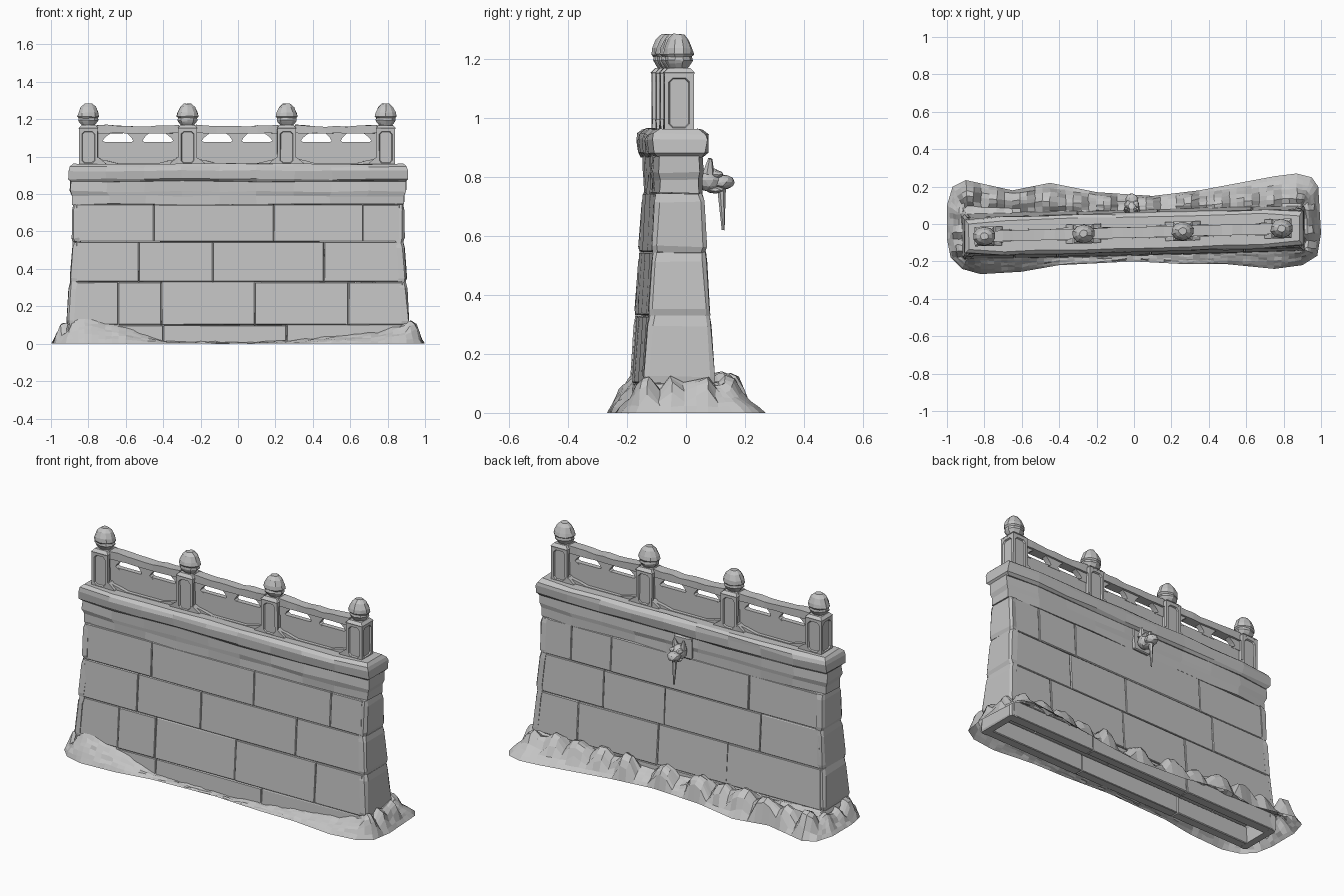
import bpy, bmesh, math, random
from mathutils import Vector, Matrix

random.seed(7)
cube = bpy.data.objects.get("Cube")
if cube:
    bpy.data.objects.remove(cube)

stone = bpy.data.materials.new("grey_stone")
stone.use_nodes = True
GREY = (0.55, 0.55, 0.55, 1)
stone.diffuse_color = GREY
stone.node_tree.nodes["Principled BSDF"].inputs["Base Color"].default_value = GREY


def jit(a):
    return random.uniform(-a, a)


def lerp_table(table, z):
    for (a, u), (b, v) in zip(table, table[1:]):
        if z <= b:
            return u + (v - u) * (z - a) / (b - a)
    return table[-1][1]


def loft(bm, rings, caps=True):
    """Skin a list of closed point rings."""
    vs = [[bm.verts.new(p) for p in r] for r in rings]
    n = len(vs[0])
    for a, b in zip(vs, vs[1:]):
        for i in range(n):
            j = (i + 1) % n
            bm.faces.new((a[i], a[j], b[j], b[i]))
    if caps:
        bm.faces.new(vs[0][::-1])
        bm.faces.new(vs[-1])


def rect(x0, x1, y0, y1, z):
    return [(x0, y0, z), (x1, y0, z), (x1, y1, z), (x0, y1, z)]


def section(x, y, z0, z1):
    return [(x, -y, z0), (x, y, z0), (x, y, z1), (x, -y, z1)]


def finish(bm, name, rough=0, bevel=0, skew=True):
    """Chamfer, roughen, follow the slightly turned wall line, make the object."""
    bmesh.ops.recalc_face_normals(bm, faces=bm.faces)
    if bevel:
        bmesh.ops.bevel(bm, geom=bm.edges[:], offset=bevel, segments=1, affect='EDGES')
    for v in bm.verts:
        if v.co.z > 0.001:
            v.co += Vector((jit(rough), jit(rough), jit(rough)))
        if skew:
            v.co.y += 0.026 * v.co.x - 0.045
    me = bpy.data.meshes.new(name)
    bm.to_mesh(me)
    bm.free()
    me.materials.append(stone)
    ob = bpy.data.objects.new(name, me)
    bpy.context.collection.objects.link(ob)


# Battered wall of coursed blocks
DEPTH = [(0, .125), (.1, .12), (.33, .103), (.545, .09), (.745, .08)]
WIDTH = [(0, .92), (.1, .915), (.33, .9), (.545, .885), (.745, .885)]
LEVELS = [0, .1, .33, .545, .745]
JOINTS = {-1: [[-.4, .26], [-.64, -.41, .09, .59], [-.53, -.135, .46], [-.45, .19, .67]],
          1: [[-.3, .35], [-.3, .13, .63], [-.5, .1, .48], [-.42, .44, .69]]}
GAP, END = .001, .02
for i, (z0, z1) in enumerate(zip(LEVELS, LEVELS[1:])):
    for side, label in ((-1, "front"), (1, "back")):
        bm = bmesh.new()
        cuts = [None] + JOINTS[side][i] + [None]
        inner = .07 if i == 0 else 0
        for a, b in zip(cuts, cuts[1:]):
            rings = []
            proud = jit(.002)
            for z in (z0 + GAP, z1 - GAP):
                w = lerp_table(WIDTH, z) - END
                x0 = -w if a is None else a + GAP
                x1 = w if b is None else b - GAP
                rings.append(rect(x0, x1, side * inner, side * (lerp_table(DEPTH, z) + proud), z))
            loft(bm, rings)
        finish(bm, f"{label}_course_{i + 1}", .001, .0035)
    for s, label in ((-1, "right"), (1, "left")):
        bm = bmesh.new()
        rings = []
        for t, bulge in ((0, -.004), (.1, .003), (.85, .002), (1, -.004)):
            z = z0 + (z1 - z0) * t
            w, d = lerp_table(WIDTH, z) + bulge, lerp_table(DEPTH, z) + bulge * .5
            rings.append([(s * (w - 2 * END), -d, z), (s * (w - .008), -d, z), (s * w, -d + .014, z),
                          (s * w, d - .014, z), (s * (w - .008), d, z), (s * (w - 2 * END), d, z)])
        loft(bm, rings)
        finish(bm, f"{label}_end_stone_{i + 1}", .004)


# Cornice and cap slab
def long_ring(w, d, z, n=9):
    xs = [-w + 2 * w * k / n for k in range(n + 1)]
    ins = lambda k: .014 if k in (0, n) else 0
    front = [(x, -d + ins(k), z) for k, x in enumerate(xs)]
    return front + [(x, -y, z) for x, y, z in reversed(front)]


for name, prof in (
        ("cornice", [(.885, .08, .745), (.885, .08, .79), (.9, .085, .815), (.897, .083, .872)]),
        ("cap_slab", [(.893, .088, .868), (.907, .1, .88), (.908, .105, .925), (.9, .1, .945), (.885, .083, .962)])):
    bm = bmesh.new()
    loft(bm, [long_ring(*p) for p in prof])
    finish(bm, name, .004)

# Balustrade posts with recessed panels, inward sloping feet and rounded finials
POSTS = [-.8, -.27, .26, .79]
FINIAL = [(.046, 1.15), (.036, 1.168), (.05, 1.185), (.056, 1.195), (.053, 1.207),
          (.061, 1.215), (.056, 1.235), (.042, 1.265), (.022, 1.283)]
for n, px in enumerate(POSTS, 1):
    bm = bmesh.new()
    h = .05
    loft(bm, [rect(px - h, px + h, -h, h, .95), rect(px - h, px + h, -h, h, 1.15)])
    bmesh.ops.recalc_face_normals(bm, faces=bm.faces)
    sides = [f for f in bm.faces if abs(f.normal.z) < .5]
    bmesh.ops.inset_individual(bm, faces=sides, thickness=.021)
    corners = list({v for f in sides for v in f.verts})
    bmesh.ops.bevel(bm, geom=corners, offset=.014, segments=1, affect='VERTICES')
    panels = [f for f in bm.faces if len(f.verts) == 8 and abs(f.normal.z) < .5
              and abs(f.calc_center_median().z - 1.05) < .02]
    bmesh.ops.inset_individual(bm, faces=panels, thickness=.004, depth=-.008)
    loft(bm, [rect(px - r, px + r, -r, r, z) for r, z in ((.05, 1.148), (.052, 1.153), (.038, 1.168))])
    finish(bm, f"post_{n}", .0008)

    bm = bmesh.new()
    for s in (-1, 1):
        if abs(px + s * .1) < abs(POSTS[0]):
            loft(bm, [[(px + s * x, y, z) for x, z in ((.04, .95), (.1, .95), (.09, .968), (.055, .995), (.04, .995))]
                      for y in (-.05, .05)])
    finish(bm, f"post_foot_{n}", .002)

    bm = bmesh.new()
    loft(bm, [[(px + r * math.cos(a), .84 * r * math.sin(a), z) for a in
               (math.tau * (k + .5) / 10 for k in range(10))] for r, z in FINIAL])
    finish(bm, f"finial_{n}", .002)

# Pierced panels between the posts
for n, (a, b) in enumerate(zip(POSTS, POSTS[1:]), 1):
    x0, x1 = a + .045, b - .045
    at = lambda t: x0 + (x1 - x0) * t
    bm = bmesh.new()
    loft(bm, [section(at(k / 8), .028, 1.125, 1.17 - .008 * math.sin(math.pi * k / 8) + jit(.003)) for k in range(9)])
    finish(bm, f"top_rail_{n}", .0015)

    bm = bmesh.new()
    loft(bm, [section(at(t), .014, .95, 1.078) for t in (0, 1)])
    finish(bm, f"panel_{n}")

    bm = bmesh.new()
    loft(bm, [section(at(t), .034, .945, z) for t, z in
              ((0, .99), (.12, .98), (.26, .964), (.74, .964), (.88, .98), (1, .99))])
    finish(bm, f"sill_{n}", .001)

    # Waisted supports leave two cloud-shaped openings
    bm = bmesh.new()
    for t, wide in ((0, .07), (.5, .055), (1, .07)):
        c = at(t)
        loft(bm, [rect(c - wide * k, c + wide * k, -.016, .016, z) for k, z in
                  ((.8, 1.07), (.45, 1.085), (.6, 1.1), (.8, 1.112), (1.1, 1.127))])
    finish(bm, f"pierced_band_{n}")

# Earth skirt: outer edge x, y and the height where it meets the wall
BANK = [(-.98, -.18, .08), (-.92, -.24, .12), (-.82, -.268, .15), (-.6, -.255, .1), (-.4, -.22, .02),
        (0, -.2, .01), (.28, -.215, .02), (.5, -.215, .05), (.75, -.24, .07), (.9, -.22, .12),
        (.98, -.17, .13), (1, -.05, .1), (.985, .2, .1), (.95, .25, .1), (.87, .27, .11),
        (.75, .255, .1), (.35, .18, .09), (.1, .15, .08), (-.2, .17, .09), (-.45, .22, .1),
        (-.65, .18, .1), (-.9, .235, .11), (-.97, .2, .1), (-1, .1, .09), (-1, -.08, .09)]
# Half-buried rocks that swell out of it: x, y, radius, height
ROCKS = [(x, .08 + .07 * abs(x) + jit(.01), .08 + jit(.012), .12 + .02 * abs(x) + jit(.015)) for x in
         (-.88, -.74, -.6, -.46, -.32, -.16, .06, .3, .45, .6, .74, .87)]
ROCKS += [(s * .92, y, .06, .11 + jit(.02)) for s in (-1, 1) for y in (-.13, -.04, .06)]


def swell(x, y):
    domes = [h * math.sqrt(max(0, 1 - ((x - rx) / r) ** 2 - ((y - ry) / (r * .9)) ** 2)) for rx, ry, r, h in ROCKS]
    return max(domes)


outline = []
for p, q in zip(BANK, BANK[1:] + BANK[:1]):
    p, q = Vector(p), Vector(q)
    steps = max(1, round((q - p).length / .04))
    outline += [p.lerp(q, k / steps) for k in range(steps)]
STEPS = 7
rings = [[] for k in range(STEPS + 1)]
for p in outline:
    line = .026 * p.x - .045
    inner = Vector((max(-.89, min(.89, p.x)), max(line - .105, min(line + .105, p.y)), 0))
    for k, ring in enumerate(rings):
        t = k / STEPS
        q = Vector((p.x, p.y, 0)).lerp(inner, t)
        low = p.z * t ** .8
        ring.append((q.x, q.y, max(low, swell(q.x, q.y)) if k else 0))
bm = bmesh.new()
loft(bm, rings, caps=False)
finish(bm, "rocky_bank", .004, skew=False)

# Beast-head water spout on the back
GX = -.012


def blob(name, y, z, size, x=0):
    bm = bmesh.new()
    m = Matrix.Translation((GX + x, y, z)) @ Matrix.Diagonal((*size, 1))
    bmesh.ops.create_icosphere(bm, subdivisions=2, radius=1, matrix=m)
    finish(bm, name, .002, skew=False)


def spike(name, base, tip, r, sides=6):
    bm = bmesh.new()
    base, tip = Vector(base), Vector(tip)
    turn = (tip - base).to_track_quat('Z', 'Y').to_matrix().to_4x4()
    m = Matrix.Translation((base + tip) / 2) @ turn
    bmesh.ops.create_cone(bm, cap_ends=True, segments=sides, radius1=r, radius2=r * .3,
                          depth=(tip - base).length, matrix=m)
    finish(bm, name, .0015, skew=False)


bm = bmesh.new()
loft(bm, [rect(GX - .055, GX + .055, .02, .05, z) for z in (.745, .865)])
finish(bm, "spout_plate", .003, .006, skew=False)
blob("spout_head", .08, .79, (.042, .045, .042))
blob("spout_snout", .125, .782, (.036, .04, .026))
blob("spout_jaw", .1, .758, (.03, .035, .014))
for s, label in ((-1, "right"), (1, "left")):
    spike(f"{label}_ear", (GX + s * .024, .075, .81), (GX + s * .03, .082, .862), .022)
    blob(f"{label}_brow", .105, .808, (.017, .02, .014), s * .022)
spike("water_icicle", (GX, .12, .775), (GX, .127, .62), .015)
